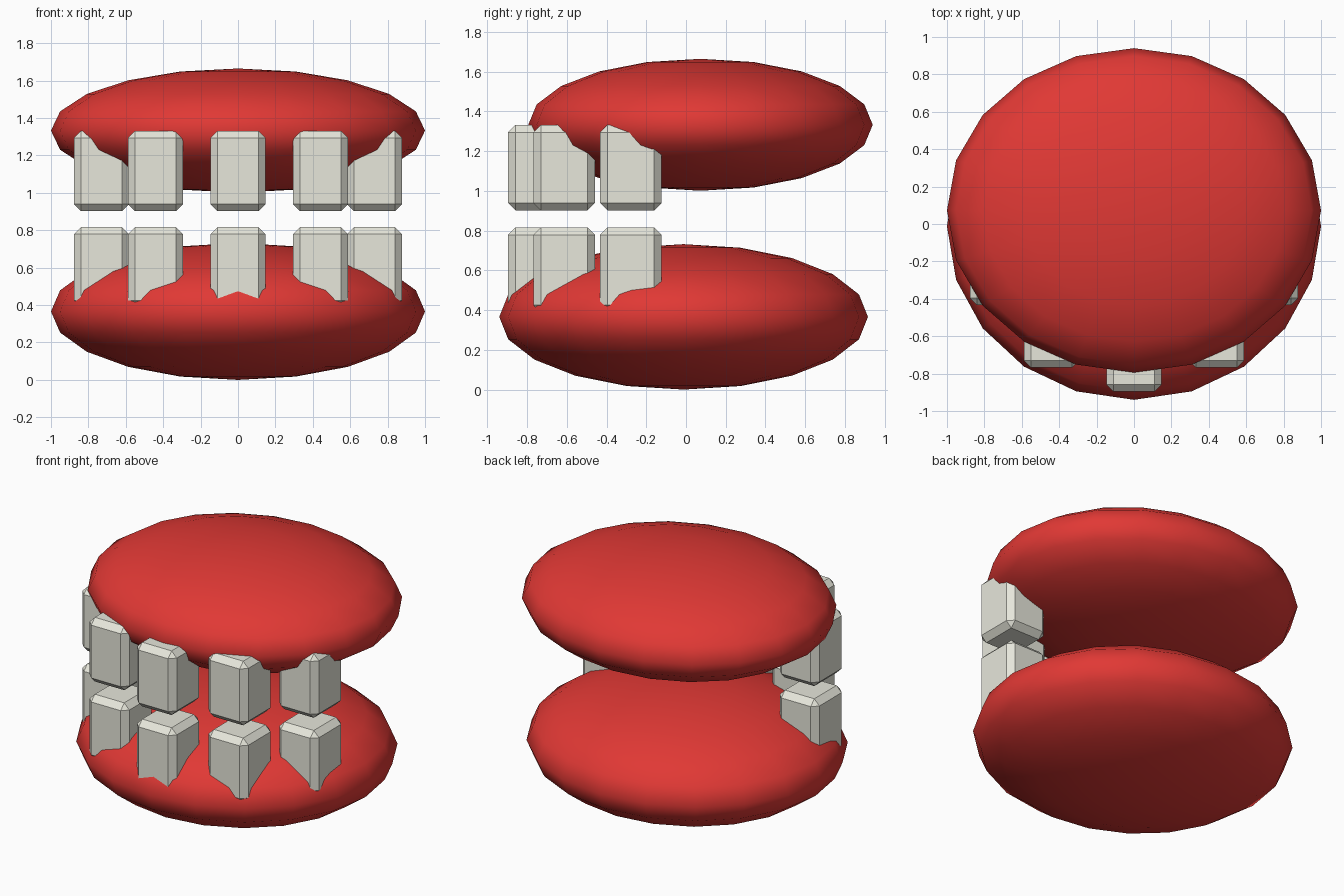
import bpy

if "Cube" in bpy.data.objects:
    bpy.data.objects.remove(bpy.data.objects["Cube"])


def material(name, color):
    m = bpy.data.materials.new(name)
    m.diffuse_color = color
    m.use_nodes = True
    m.node_tree.nodes["Principled BSDF"].inputs["Base Color"].default_value = m.diffuse_color
    return m


red = material("gum_red", (0.75, 0.04, 0.035, 1))
ivory = material("tooth_ivory", (0.80, 0.80, 0.71, 1))


def gum(name, y, z, ry, rz):
    # Flattened smooth sphere
    bpy.ops.mesh.primitive_uv_sphere_add(segments=20, ring_count=10, radius=1, location=(0, y, z))
    o = bpy.context.object
    o.name = name
    o.scale = (1, ry, rz)
    bpy.ops.object.transform_apply(location=False, rotation=False, scale=True)
    bpy.ops.object.shade_smooth()
    o.data.materials.append(red)


def tooth(name, x, y, z):
    # Block with chamfered edges
    bpy.ops.mesh.primitive_cube_add(size=1, location=(x, y, z))
    o = bpy.context.object
    o.name = name
    o.scale = (0.294, 0.311, 0.43)
    bpy.ops.object.transform_apply(location=False, rotation=False, scale=True)
    b = o.modifiers.new("chamfer", 'BEVEL')
    b.width = 0.038
    b.segments = 1
    o.data.materials.append(ivory)


# Gums
gum("lower_gum", -0.012, 0.366, 0.928, 0.366)
gum("upper_gum", 0.073, 1.333, 0.867, 0.332)

# Two arcs of five teeth each
arc = [(0, -0.741), (0.441, -0.613), (0.73, -0.278)]
for row, z in (("lower", 0.602), ("upper", 1.117)):
    for i, (x, y) in enumerate(arc):
        for side, s in (("right", 1), ("left", -1)):
            if x == 0 and s < 0:
                continue
            label = "centre" if x == 0 else f"{side}_{i}"
            tooth(f"{row}_tooth_{label}", s * x, y, z)
